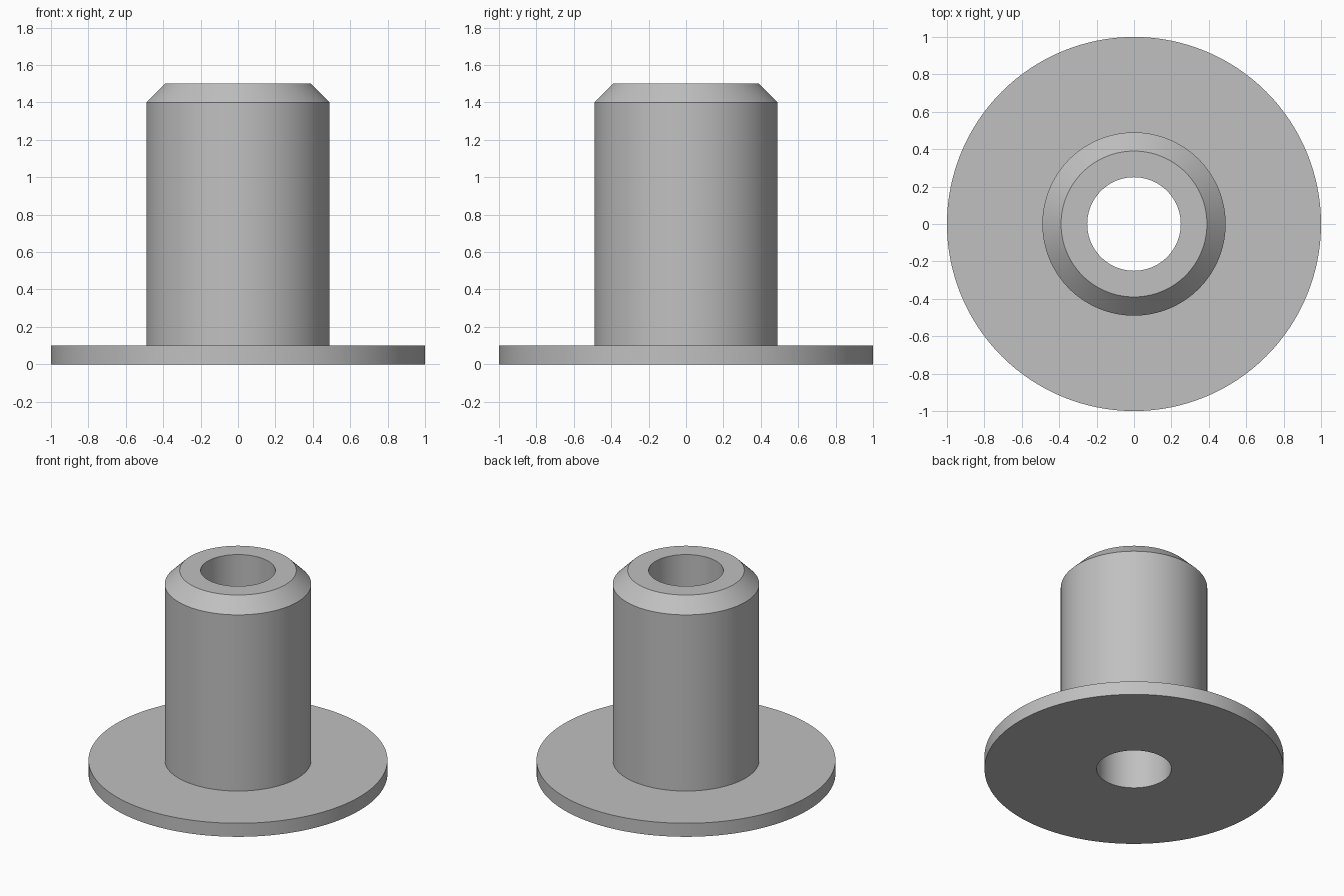
import bpy
import bmesh
from math import cos, sin, tau, radians

SEGMENTS = 128

cube = bpy.data.objects.get("Cube")
if cube:
    bpy.data.objects.remove(cube, do_unlink=True)

# Plain grey material
grey = bpy.data.materials.new("light grey")
grey.use_nodes = True
colour = (0.53, 0.53, 0.53, 1)
grey.diffuse_color = colour
grey.node_tree.nodes["Principled BSDF"].inputs["Base Color"].default_value = colour


def lathe(name, profile, material):
    """Revolve a closed (radius, height) profile around z."""
    bm = bmesh.new()
    rings = [[bm.verts.new((r * cos(tau * i / SEGMENTS), r * sin(tau * i / SEGMENTS), z))
              for i in range(SEGMENTS)] for r, z in profile]
    for lower, upper in zip(rings, rings[1:] + rings[:1]):
        for i in range(SEGMENTS):
            j = (i + 1) % SEGMENTS
            bm.faces.new((lower[i], lower[j], upper[j], upper[i]))
    bmesh.ops.recalc_face_normals(bm, faces=bm.faces)
    mesh = bpy.data.meshes.new(name)
    bm.to_mesh(mesh)
    bm.free()
    mesh.materials.append(material)
    obj = bpy.data.objects.new(name, mesh)
    bpy.context.collection.objects.link(obj)
    bpy.ops.object.select_all(action="DESELECT")
    obj.select_set(True)
    bpy.context.view_layer.objects.active = obj
    bpy.ops.object.shade_smooth_by_angle(angle=radians(30))
    return obj


# Flanged bushing: wide flange, chamfered sleeve and through bore in one solid
bore, chamfer_top, sleeve, flange = 0.25, 0.39, 0.49, 1.0
flange_top, shoulder, top = 0.1, 1.4, 1.5
lathe("flanged_bushing", [
    (bore, 0), (flange, 0), (flange, flange_top), (sleeve, flange_top),
    (sleeve, shoulder), (chamfer_top, top), (bore, top),
], grey)
